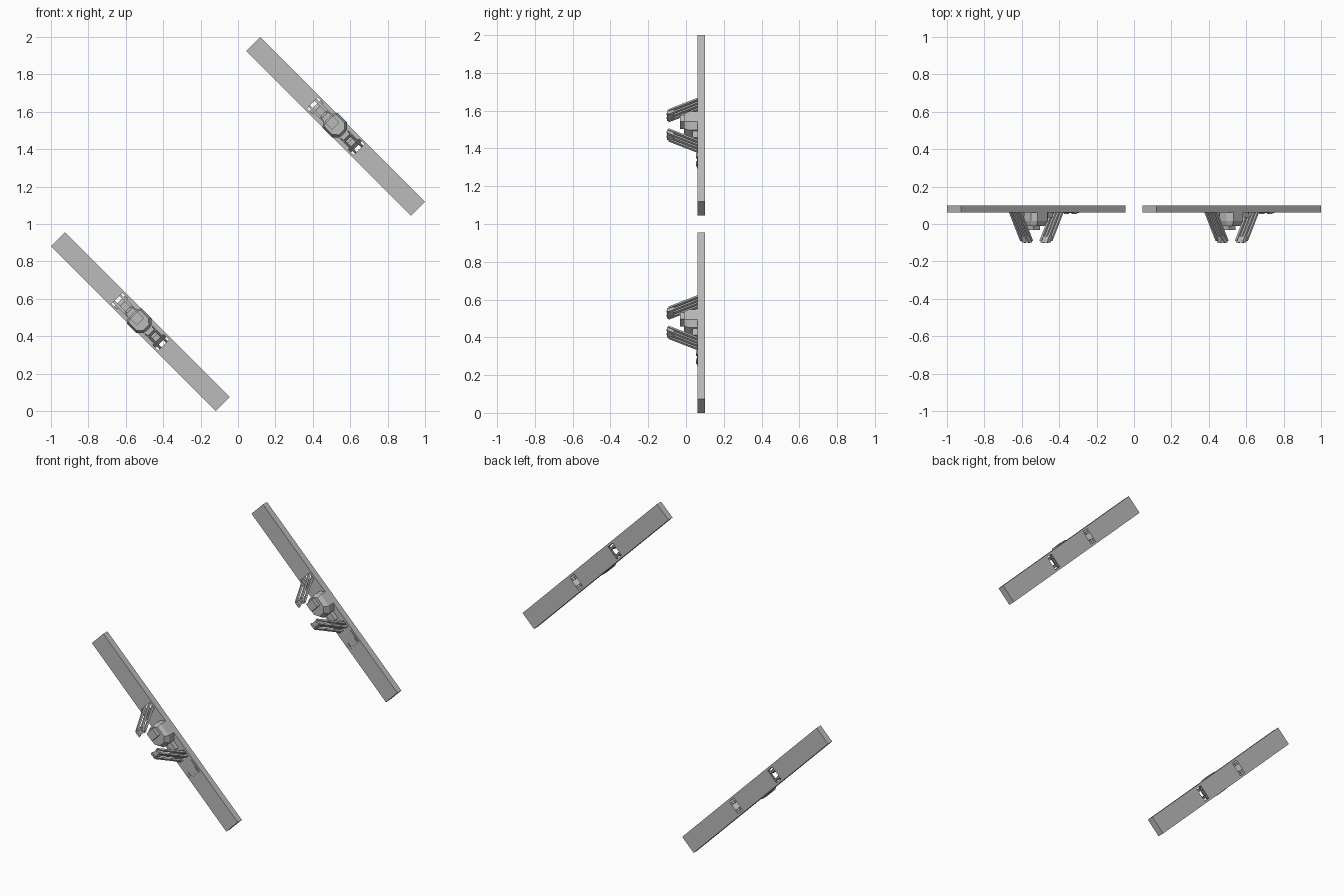
import bpy, bmesh
from mathutils import Matrix, Vector

if "Cube" in bpy.data.objects:
    bpy.data.objects.remove(bpy.data.objects["Cube"])

grey = bpy.data.materials.new("plain_grey")
grey.use_nodes = True
grey.diffuse_color = (0.5, 0.5, 0.5, 1)
grey.node_tree.nodes["Principled BSDF"].inputs["Base Color"].default_value = (0.5, 0.5, 0.5, 1)

S = 0.5 ** 0.5
FRONT, BACK = 0.062, 0.1      # beam faces in y
LEAN = 0.55                   # arm slant along the beam per unit of depth


def frame(x, z, flip):
    """Local axes: along the beam, depth, across the beam."""
    return Matrix(((S, 0, S * flip, x), (0, 1, 0, 0),
                   (-S, 0, S * flip, z), (0, 0, 0, 1)))


def loft(name, lower, upper, y0, y1, mat):
    """Solid between two outlines of (along, across) points at depths y0, y1."""
    bm = bmesh.new()
    a = [bm.verts.new((u, y0, v)) for u, v in lower]
    b = [bm.verts.new((u, y1, v)) for u, v in upper]
    bm.faces.new(a)
    bm.faces.new(b[::-1])
    n = len(a)
    for i in range(n):
        j = (i + 1) % n
        bm.faces.new((a[j], a[i], b[i], b[j]))
    bm.transform(mat)
    bmesh.ops.recalc_face_normals(bm, faces=bm.faces)
    me = bpy.data.meshes.new(name)
    bm.to_mesh(me)
    bm.free()
    me.materials.append(grey)
    ob = bpy.data.objects.new(name, me)
    bpy.context.collection.objects.link(ob)
    return ob


def rect(u, v, du, dv):
    return [(u - du / 2, v - dv / 2), (u + du / 2, v - dv / 2),
            (u + du / 2, v + dv / 2), (u - du / 2, v + dv / 2)]


def box(name, u, v, du, dv, y0, y1, mat, shift=0):
    return loft(name, rect(u, v, du, dv), rect(u + shift, v, du, dv), y0, y1, mat)


def assembly(tag, x, z, flip):
    m = frame(x, z, flip)
    beam = box(tag + "_beam", 0, 0, 1.245, 0.106, FRONT, BACK, m)

    for side, s in (("upper", -1), ("lower", 1)):
        # slanted slot through the beam
        cut = box(f"{tag}_{side}_slot_cutter", s * 0.151, 0, 0.042, 0.08,
                  FRONT - 0.01, BACK + 0.01, m, s * LEAN * 0.058)
        cut.hide_render = True
        cut.hide_set(True)
        mod = beam.modifiers.new("slot", "BOOLEAN")
        mod.operation, mod.solver, mod.object = "DIFFERENCE", "EXACT", cut
        # four slanted rods
        for du in (-0.013, 0.013):
            for dv in (-0.024, 0.024):
                box(f"{tag}_{side}_arm_rod", s * 0.072 + du, dv, 0.012, 0.014,
                    -0.092, BACK, m, s * LEAN * 0.192)
        # end block with two pins
        box(f"{tag}_{side}_arm_tip", s * 0.07, 0, 0.026, 0.052, -0.1, -0.064, m, s * 0.012)
        for dv in (-0.015, 0.015):
            box(f"{tag}_{side}_tip_pin", s * 0.07, dv, 0.008, 0.008, -0.102, -0.1, m)

    # central housing: chamfered base, tapered cap and front stub
    base = [(-0.066, -0.025), (-0.045, -0.055), (0.03, -0.055), (0.062, -0.025),
            (0.062, 0.025), (0.03, 0.057), (-0.045, 0.057), (-0.066, 0.025)]
    cap = [(u * 0.8 - 0.005, v * 0.8) for u, v in base]
    loft(tag + "_housing_base", base, base, 0.015, FRONT, m)
    loft(tag + "_housing_cap", cap, base, -0.01, 0.015, m)
    box(tag + "_housing_stub", -0.025, 0, 0.05, 0.055, -0.032, -0.01, m)
    box(tag + "_housing_latch", 0.085, 0, 0.05, 0.035, 0.035, FRONT, m)

    # control plate with two small buttons
    box(tag + "_control_plate", 0.24, 0, 0.078, 0.086, FRONT - 0.004, FRONT, m)
    for dv in (-0.03, 0.03):
        box(tag + "_button", 0.258, dv, 0.024, 0.016, FRONT - 0.009, FRONT - 0.004, m)


assembly("right", -0.5225, 0.4775, -1)
assembly("left", 0.5225, 1.5225, 1)

# mirrored frame needs outward normals everywhere
for ob in bpy.context.collection.objects:
    if ob.type == "MESH" and ob.name.startswith("right_"):
        bm = bmesh.new()
        bm.from_mesh(ob.data)
        bmesh.ops.recalc_face_normals(bm, faces=bm.faces)
        bm.to_mesh(ob.data)
        bm.free()
